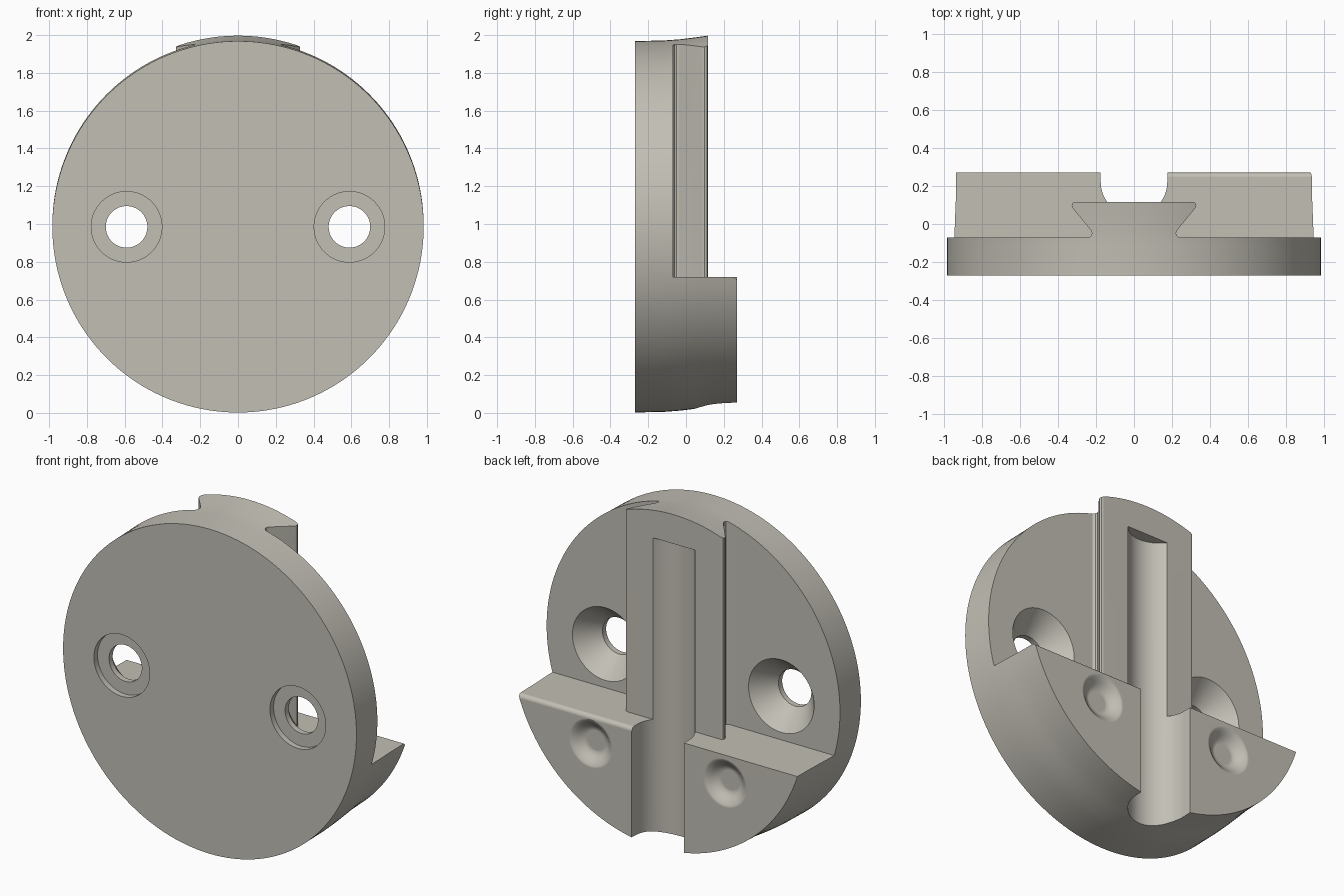
import bpy, bmesh, math

if "Cube" in bpy.data.objects:
    bpy.data.objects.remove(bpy.data.objects["Cube"])

CZ = 0.985        # height of the disc centre
R = 0.983         # disc radius
LEDGE = 0.72      # top of the thick lower block
FACE = -0.07      # back face of the thin plate
BACK = 0.27       # back face of the lower block


def make_object(name, bm):
    bmesh.ops.recalc_face_normals(bm, faces=bm.faces)
    mesh = bpy.data.meshes.new(name)
    bm.to_mesh(mesh)
    bm.free()
    ob = bpy.data.objects.new(name, mesh)
    bpy.context.collection.objects.link(ob)
    return ob


def rings_along_y(name, rings, segments):
    """Skin circles (x, y, z, radius) lying across the y axis and cap both ends."""
    bm = bmesh.new()
    loops = []
    for x, y, z, r in rings:
        loops.append([bm.verts.new((x + r * math.cos(a), y, z + r * math.sin(a)))
                      for a in (2 * math.pi * i / segments for i in range(segments))])
    for lo, hi in zip(loops, loops[1:]):
        for i in range(segments):
            j = (i + 1) % segments
            bm.faces.new((lo[i], lo[j], hi[j], hi[i]))
    bm.faces.new(loops[0])
    bm.faces.new(loops[-1])
    return make_object(name, bm)


def prism(name, points, direction):
    """Extrude a closed 3D polygon."""
    bm = bmesh.new()
    face = bm.faces.new([bm.verts.new(p) for p in points])
    out = bmesh.ops.extrude_face_region(bm, geom=[face])
    verts = [g for g in out["geom"] if isinstance(g, bmesh.types.BMVert)]
    bmesh.ops.translate(bm, verts=verts, vec=direction)
    return make_object(name, bm)


# Round body, its rim leaning upward toward the back
lean = [(-0.27, 0), (-0.11, 0.004), (-0.03, 0.010), (0.05, 0.020), (0.13, 0.031), (BACK, 0.037)]
body = rings_along_y("mounting_disc", [(0, y, CZ + s, R) for y, s in lean], 160)

cutters = []

# Space around the dovetail rail, above the ledge
half = [(0.237, FACE), (0.225, -0.062), (0.221, -0.05), (0.226, -0.034),
        (0.322, 0.083), (0.328, 0.097), (0.324, 0.11), (0.311, 0.116)]
outline = [(-1.3, FACE)] + [(-x, y) for x, y in half] + half[::-1]
outline += [(1.3, FACE), (1.3, 0.5), (-1.3, 0.5)]
cutters.append(prism("rail_cutter", [(x, y, LEDGE) for x, y in outline], (0, 0, 1.6)))

# Vertical round-bottomed channel through block and rail
cr, cy = 0.175, 0.22
channel = [(cr * math.cos(a), cy - cr * math.sin(a))
           for a in (math.pi * i / 32 for i in range(33))]
channel += [(-cr, 0.6), (cr, 0.6)]
cutters.append(prism("channel_cutter", [(x, y, -0.3) for x, y in channel], (0, 0, 2.12)))

# Rounded upper edge on one side of the block
f = 0.025
arc = [(BACK - f + f * math.sin(a), LEDGE - f + f * math.cos(a))
       for a in (math.pi / 2 * i / 6 for i in range(7))]
arc += [(BACK + 0.05, LEDGE - f), (BACK + 0.05, LEDGE + 0.05), (BACK - f, LEDGE + 0.05)]
cutters.append(prism("edge_cutter", [(0.1, y, z) for y, z in arc], (1.2, 0, 0)))

# Screw holes (front recess, bore, countersink) and soft dimples, on both sides
hole = [(-0.4, 0.187), (-0.235, 0.187), (-0.235, 0.11), (-0.20, 0.11),
        (FACE, 0.22), (FACE + 0.03, 0.22)]
dimple = [(BACK + 0.03, 0.150), (BACK, 0.147), (BACK - 0.005, 0.135), (BACK - 0.014, 0.120),
          (BACK - 0.028, 0.104), (BACK - 0.042, 0.088), (BACK - 0.050, 0.072),
          (BACK - 0.052, 0.058)]
for side in (-1, 1):
    cutters.append(rings_along_y("hole_cutter", [(side * 0.59, y, CZ, r) for y, r in hole], 64))
    cutters.append(rings_along_y("dimple_cutter",
                                 [(side * 0.45, y, 0.55, r) for y, r in dimple], 48))

# Apply all cuts
bpy.context.view_layer.objects.active = body
body.select_set(True)
for c in cutters:
    mod = body.modifiers.new("cut", "BOOLEAN")
    mod.operation = "DIFFERENCE"
    mod.solver = "EXACT"
    mod.object = c
    bpy.ops.object.modifier_apply(modifier=mod.name)
    bpy.data.objects.remove(c, do_unlink=True)

# Smooth curved surfaces, keep flat faces flat
bpy.ops.object.shade_smooth_by_angle(angle=math.radians(28))
weighted = body.modifiers.new("weighted_normals", "WEIGHTED_NORMAL")
weighted.keep_sharp = True

# Single warm grey colour
grey = bpy.data.materials.new("warm_grey")
grey.diffuse_color = (0.54, 0.52, 0.46, 1)
grey.use_nodes = True
grey.node_tree.nodes["Principled BSDF"].inputs["Base Color"].default_value = grey.diffuse_color
body.data.materials.clear()
body.data.materials.append(grey)
